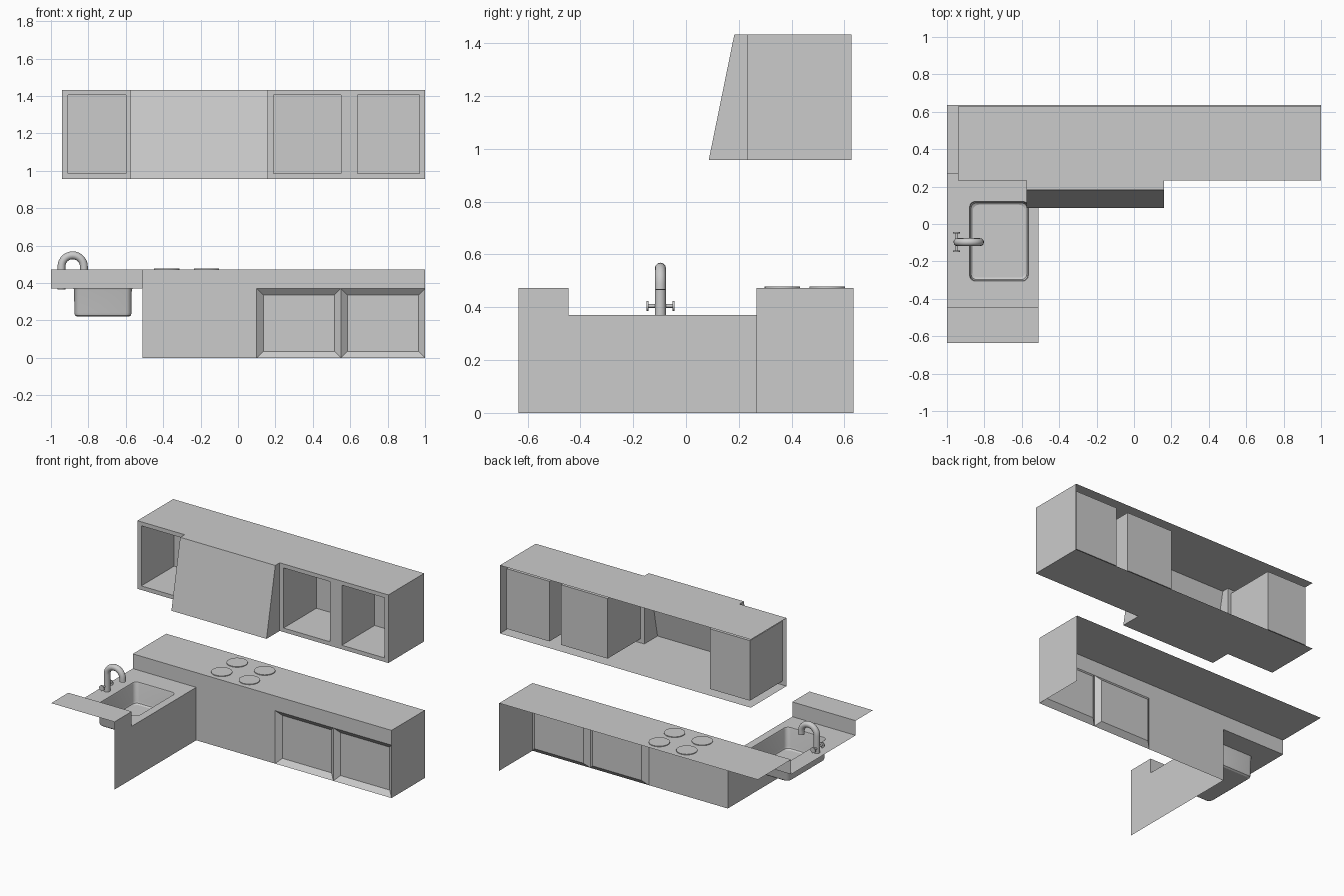
import bpy, bmesh, math
from mathutils import Vector

if "Cube" in bpy.data.objects:
    bpy.data.objects.remove(bpy.data.objects["Cube"])


def face(bm, normal, *pts):
    """Add one face turned towards the given normal."""
    f = bm.faces.new([bm.verts.new(p) for p in pts])
    f.normal_update()
    if f.normal.dot(Vector(normal)) < 0:
        f.normal_flip()


def front(bm, x0, x1, z0, z1, y, n=-1):
    face(bm, (0, n, 0), (x0, y, z0), (x1, y, z0), (x1, y, z1), (x0, y, z1))


def side(bm, x, y0, y1, z0, z1, n=1):
    face(bm, (n, 0, 0), (x, y0, z0), (x, y1, z0), (x, y1, z1), (x, y0, z1))


def level(bm, x0, x1, y0, y1, z, n=1):
    face(bm, (0, 0, n), (x0, y0, z), (x1, y0, z), (x1, y1, z), (x0, y1, z))


def recess(bm, x0, x1, z0, z1, y, depth, inset):
    """Open-fronted pocket with straight or sloping walls."""
    a = [(x0, y, z0), (x1, y, z0), (x1, y, z1), (x0, y, z1)]
    i, j, b, t = x0 + inset, x1 - inset, z0 + inset, z1 - inset
    c = [(i, y + depth, b), (j, y + depth, b), (j, y + depth, t), (i, y + depth, t)]
    mid = Vector(((x0 + x1) / 2, y, (z0 + z1) / 2))
    for k in range(4):
        m = (k + 1) % 4
        face(bm, mid - (Vector(a[k]) + Vector(a[m])) / 2, a[k], a[m], c[m], c[k])
    face(bm, (0, -1, 0), *c)


def finish(bm, name, smooth=False):
    bmesh.ops.remove_doubles(bm, verts=bm.verts, dist=0.0005)
    me = bpy.data.meshes.new(name)
    bm.to_mesh(me)
    bm.free()
    ob = bpy.data.objects.new(name, me)
    bpy.context.collection.objects.link(ob)
    if smooth:
        shade(ob)
    return ob


def shade(ob):
    bpy.ops.object.select_all(action='DESELECT')
    ob.select_set(True)
    bpy.context.view_layer.objects.active = ob
    bpy.ops.object.shade_smooth_by_angle(angle=math.radians(35))


def cylinder(name, loc, r, depth, rot=(0, 0, 0), n=32):
    bpy.ops.mesh.primitive_cylinder_add(vertices=n, radius=r, depth=depth, location=loc, rotation=rot)
    ob = bpy.context.object
    ob.name = name
    shade(ob)
    return ob


# Base cabinets: worktop, front, right end (open at back and bottom)
LEFT, LEG, F, B = -1.0, -0.51, 0.267, 0.635
H, LOW = 0.473, 0.37
bm = bmesh.new()
level(bm, LEFT, 1, F, B, H)
side(bm, 1, F, B, 0, H)
front(bm, LEFT, LEG, LOW, H, F)
front(bm, LEG, 0.1, 0, H, F)
front(bm, 0.1, 1, LOW, H, F)
for x in (0.1, 0.55):
    recess(bm, x, x + 0.45, 0, LOW, F, 0.03, 0.035)
finish(bm, "base_cabinets")

# Side leg: panel and raised bar end
bm = bmesh.new()
STEP = -0.445
side(bm, LEG, -B, STEP, 0, H)
side(bm, LEG, STEP, F, 0, LOW)
front(bm, LEFT, LEG, LOW, H, STEP, 1)
level(bm, LEFT, LEG, -B, STEP, H)
finish(bm, "side_leg")


# Sink counter with a rounded bowl
def rounded_ring(bm, inset, z, r=0.03, seg=5):
    cx, cy, hx, hy = -0.722, -0.092, 0.157 - inset, 0.213 - inset
    vs = []
    for k, (sx, sy) in enumerate(((1, 1), (-1, 1), (-1, -1), (1, -1))):
        for i in range(seg + 1):
            a = math.pi / 2 * (k + i / seg)
            vs.append(bm.verts.new((cx + sx * (hx - r) + r * math.cos(a),
                                    cy + sy * (hy - r) + r * math.sin(a), z)))
    return vs


bm = bmesh.new()
rings = [rounded_ring(bm, i, z) for i, z in
         ((0, LOW), (0.003, 0.362), (0.004, 0.24), (0.008, 0.227), (0.018, 0.22))]
n = len(rings[0])
for a, b in zip(rings, rings[1:]):
    for i in range(n):
        j = (i + 1) % n
        bm.faces.new((a[j], a[i], b[i], b[j]))
bm.faces.new(rings[-1])
rim = [bm.edges.get((rings[0][i], rings[0][(i + 1) % n])) for i in range(n)]
corners = [bm.verts.new(p) for p in
           ((LEFT, STEP, LOW), (LEG, STEP, LOW), (LEG, F, LOW), (LEFT, F, LOW))]
outer = [bm.edges.new((corners[i], corners[(i + 1) % 4])) for i in range(4)]
bmesh.ops.triangle_fill(bm, edges=rim + outer, use_beauty=True, normal=(0, 0, 1))
finish(bm, "sink_counter", True)

# Hob plates
for x in (-0.381, -0.168):
    for y in (0.365, 0.535):
        cylinder("hob_plate", (x, y, H + 0.0025), 0.067, 0.005)

# Tap: bent spout, handle bar and two knobs
TX, TY = -0.944, -0.097
cu = bpy.data.curves.new("tap_spout", 'CURVE')
cu.dimensions = '3D'
cu.bevel_depth = 0.021
cu.bevel_resolution = 4
cu.use_fill_caps = True
path = [(TX, 0.365)] + [(TX + 0.06 - 0.06 * math.cos(math.pi * i / 14),
                         0.488 + 0.06 * math.sin(math.pi * i / 14)) for i in range(15)]
path.append((TX + 0.121, 0.467))
sp = cu.splines.new('POLY')
sp.points.add(len(path) - 1)
for p, (x, z) in zip(sp.points, path):
    p.co = (x, TY, z, 1)
spout = bpy.data.objects.new("tap_spout", cu)
bpy.context.collection.objects.link(spout)
bpy.ops.object.select_all(action='DESELECT')
spout.select_set(True)
bpy.context.view_layer.objects.active = spout
bpy.ops.object.convert(target='MESH')
shade(bpy.context.object)
turn = (math.pi / 2, 0, 0)
cylinder("tap_handle_bar", (TX - 0.006, TY, 0.405), 0.007, 0.1, turn, 12)
for s in (-1, 1):
    cylinder("tap_knob", (TX - 0.006, TY + s * 0.049, 0.405), 0.019, 0.008, turn, 16)

# Wall cabinets: framed front with three open boxes, gap for the hood
F2, B2, Z0, Z1 = 0.232, 0.627, 0.957, 1.433
xs = [-0.94, -0.91, -0.60, -0.575, 0.16, 0.19, 0.55, 0.64, 0.97, 1.0]
zs = [Z0, 0.985, 1.405, Z1]
bm = bmesh.new()
for i in range(9):
    if i == 3:
        continue
    for k in range(3):
        if k == 1 and i in (1, 5, 7):
            recess(bm, xs[i], xs[i + 1], zs[k], zs[k + 1], F2, 0.362, 0)
        else:
            front(bm, xs[i], xs[i + 1], zs[k], zs[k + 1], F2)
level(bm, xs[0], 1, F2, B2, Z1)
level(bm, xs[0], 1, F2, B2, Z0, -1)
side(bm, 1, F2, B2, Z0, Z1)
finish(bm, "wall_cabinets")

# Extractor hood with sloping front
bm = bmesh.new()
h0, h1, yt, yb = xs[3], xs[4], 0.183, 0.086
face(bm, (0, -1, 0), (h0, yb, Z0), (h1, yb, Z0), (h1, yt, Z1), (h0, yt, Z1))
for x, s in ((h0, -1), (h1, 1)):
    face(bm, (s, 0, 0), (x, yb, Z0), (x, F2, Z0), (x, F2, Z1), (x, yt, Z1))
level(bm, h0, h1, yt, F2, Z1)
level(bm, h0, h1, yb, F2, Z0, -1)
finish(bm, "extractor_hood")
